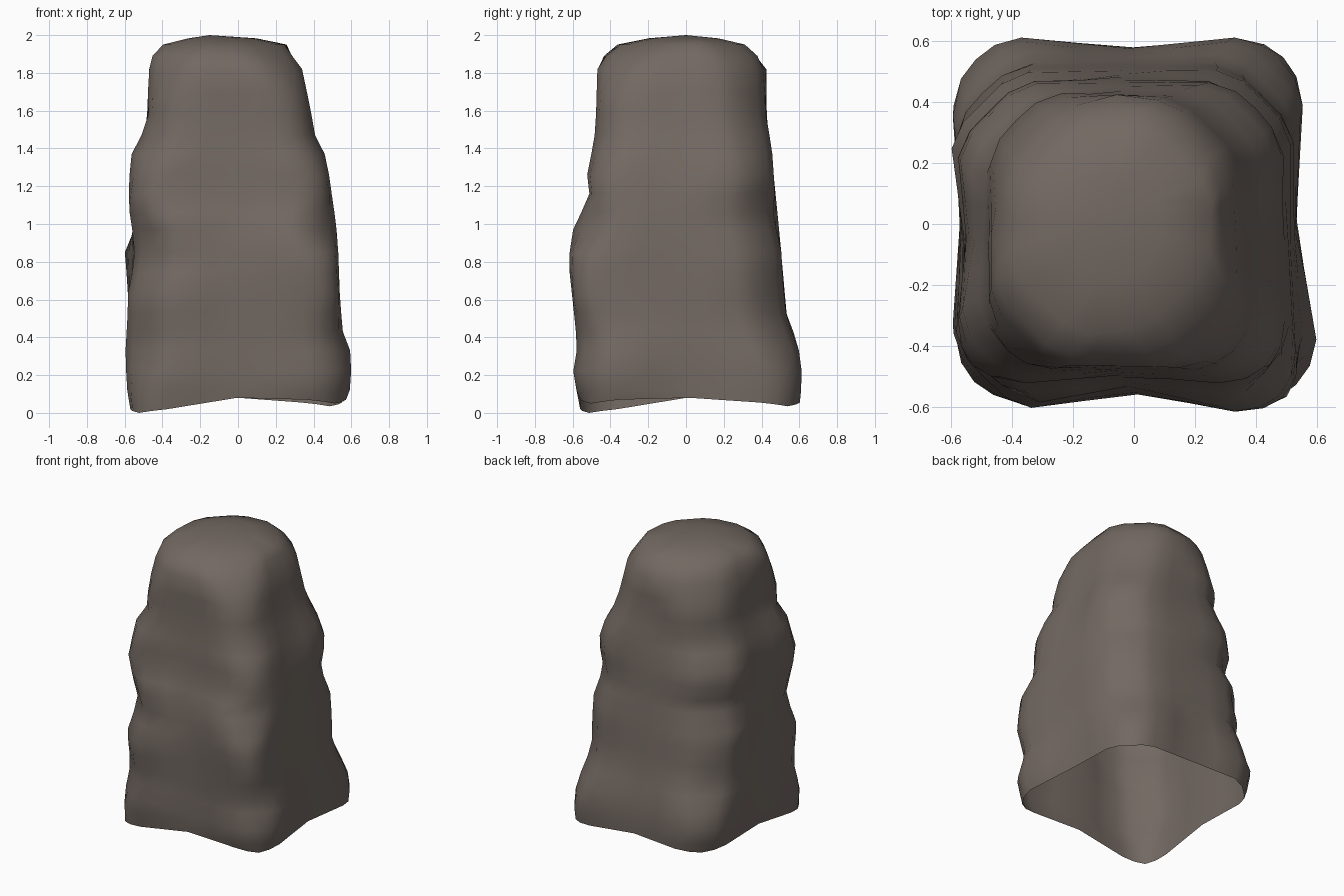
import bpy, bmesh, math

# Silhouette profiles as (height, distance from the axis)
LEFT = [(0, .56), (.1, .585), (.3, .597), (.6, .58), (.75, .595), (.88, .61), (.98, .57), (1.2, .58),
        (1.4, .56), (1.5, .49), (1.6, .47), (1.75, .48), (1.85, .47), (1.92, .45), (1.96, .38)]
RIGHT = [(0, .56), (.1, .59), (.3, .605), (.43, .555), (.6, .54), (.95, .527), (1.2, .49), (1.35, .47),
         (1.46, .41), (1.6, .385), (1.82, .34), (1.92, .29), (1.96, .25)]
RIGHT_REAR = [(0, .55), (.25, .555), (.5, .53), (.95, .51)] + RIGHT[6:]
FRONT = [(0, .55), (.2, .6), (.35, .575), (.5, .59), (.78, .62), (.95, .61), (1.05, .56), (1.15, .51),
         (1.25, .525), (1.45, .485), (1.6, .475), (1.83, .47), (1.89, .44), (1.96, .35)]
BACK = [(0, .6), (.2, .615), (.35, .595), (.5, .545), (.65, .515), (.95, .5), (1.15, .47), (1.35, .46),
        (1.55, .43), (1.8, .43), (1.89, .4), (1.96, .3)]
# Diagonal reach of each lumpy corner
FRONT_LEFT = [(0, .73), (.15, .74), (.36, .68), (.6, .715), (.83, .635), (1.14, .71), (1.37, .65),
              (1.46, .58), (1.6, .59), (1.75, .545), (1.88, .5), (1.96, .38)]
FRONT_RIGHT = [(0, .71), (.22, .75), (.37, .70), (.65, .76), (.86, .735), (.97, .65), (1.25, .64),
               (1.47, .535), (1.66, .52), (1.82, .43), (1.9, .35), (1.96, .26)]
BACK_RIGHT = [(0, .72), (.17, .74), (.3, .69), (.49, .6), (.84, .59), (1.03, .52), (1.25, .555),
              (1.42, .5), (1.51, .44), (1.85, .37), (1.96, .25)]
BACK_LEFT = [(0, .70), (.22, .75), (.43, .68), (.53, .64), (.62, .66), (.72, .63), (.82, .65), (.99, .56),
             (1.21, .61), (1.48, .49), (1.58, .515), (1.87, .43), (1.96, .33)]
# Calm walls between the corners: right, back, left, front
WALLS = [[(0, .535), (.5, .53), (.95, .51), (1.2, .475), (1.46, .405), (1.82, .335)],
         [(0, .58), (.2, .58), (.5, .535), (1, .49), (1.35, .455), (1.55, .425), (1.82, .425)],
         [(0, .57), (.5, .572), (1.2, .55), (1.4, .52), (1.5, .485), (1.82, .47)],
         [(0, .555), (.8, .56), (1.15, .505), (1.45, .48), (1.82, .467)]]
LEVELS = [.04, .12, .22, .33, .43, .53, .63, .74, .85, .97, 1.06, 1.16, 1.26, 1.37,
          1.47, 1.58, 1.7, 1.82, 1.89, 1.95]


def at(profile, z):
    for (z0, a), (z1, b) in zip(profile, profile[1:]):
        if z <= z1:
            return a + (b - a) * max(0, z - z0) / (z1 - z0)
    return profile[-1][1]


def mix(a, b, t):
    return [p + (q - p) * t for p, q in zip(a, b)]


# Corners counter-clockwise: x profile, y profile, reach, signs, height of the ragged foot
CORNERS = [(RIGHT, FRONT, FRONT_RIGHT, 1, -1, .05), (RIGHT_REAR, BACK, BACK_RIGHT, 1, 1, .035),
           (LEFT, BACK, BACK_LEFT, -1, 1, .05), (LEFT, FRONT, FRONT_LEFT, -1, -1, 0)]


def ring(z):
    """Rounded square with five points per corner and three per wall."""
    base = z == LEVELS[0]
    corners = []
    for px, py, reach, sx, sy, foot in CORNERS:
        X, Y, d = at(px, z), at(py, z), at(reach, z) * math.sqrt(2)
        kx, ky = (d + X - Y) / 2, (d - X + Y) / 2
        zz = foot if base else z
        side = (sx * min(X, kx + .1), sy * (ky - .15), zz + (.02 if base else 0))
        face = (sx * (kx - .15), sy * min(Y, ky + .1), side[2])
        tip = (sx * kx, sy * ky, zz)
        # Round the shoulders between the tip and the walls
        a, b = mix(face, tip, .5), mix(tip, side, .5)
        for p in (a, b):
            p[0] += sx * .012
            p[1] += sy * .012
        group = [face, a, tip, b, side]
        corners.append(group if sx * sy < 0 else group[::-1])
    pts = []
    for i, group in enumerate(corners):
        start, end = group[-1], corners[(i + 1) % 4][0]
        mid = mix(start, end, .5)
        if z <= 1.82:
            mid[i % 2] = (1 if i < 2 else -1) * at(WALLS[i], z)
        if base:
            mid[2] = .08
        pts += group + [mix(start, mid, .5), mid, mix(mid, end, .5)]
    return pts


# Rock pillar: open-bottomed shell lofted through the rings
bm = bmesh.new()
rings = [[bm.verts.new(p) for p in ring(z)] for z in LEVELS]
n = len(rings[0])
# Gently domed cap
rings.append([bm.verts.new((-.1 + (v.co.x + .1) * .55, v.co.y * .55, 1.983)) for v in rings[-1]])
for a, b in zip(rings, rings[1:]):
    for i in range(n):
        j = (i + 1) % n
        bm.faces.new((a[i], a[j], b[j], b[i]))
peak = bm.verts.new((-.15, 0, 2))
for i in range(n):
    bm.faces.new((rings[-1][i], rings[-1][(i + 1) % n], peak))
for f in bm.faces:
    f.smooth = True
mesh = bpy.data.meshes.new("rock_pillar")
bm.to_mesh(mesh)
bm.free()

stone = bpy.data.materials.new("brown grey stone")
stone.diffuse_color = (.17, .14, .122, 1)
mesh.materials.append(stone)
pillar = bpy.data.objects.new("rock_pillar", mesh)
bpy.context.collection.objects.link(pillar)
